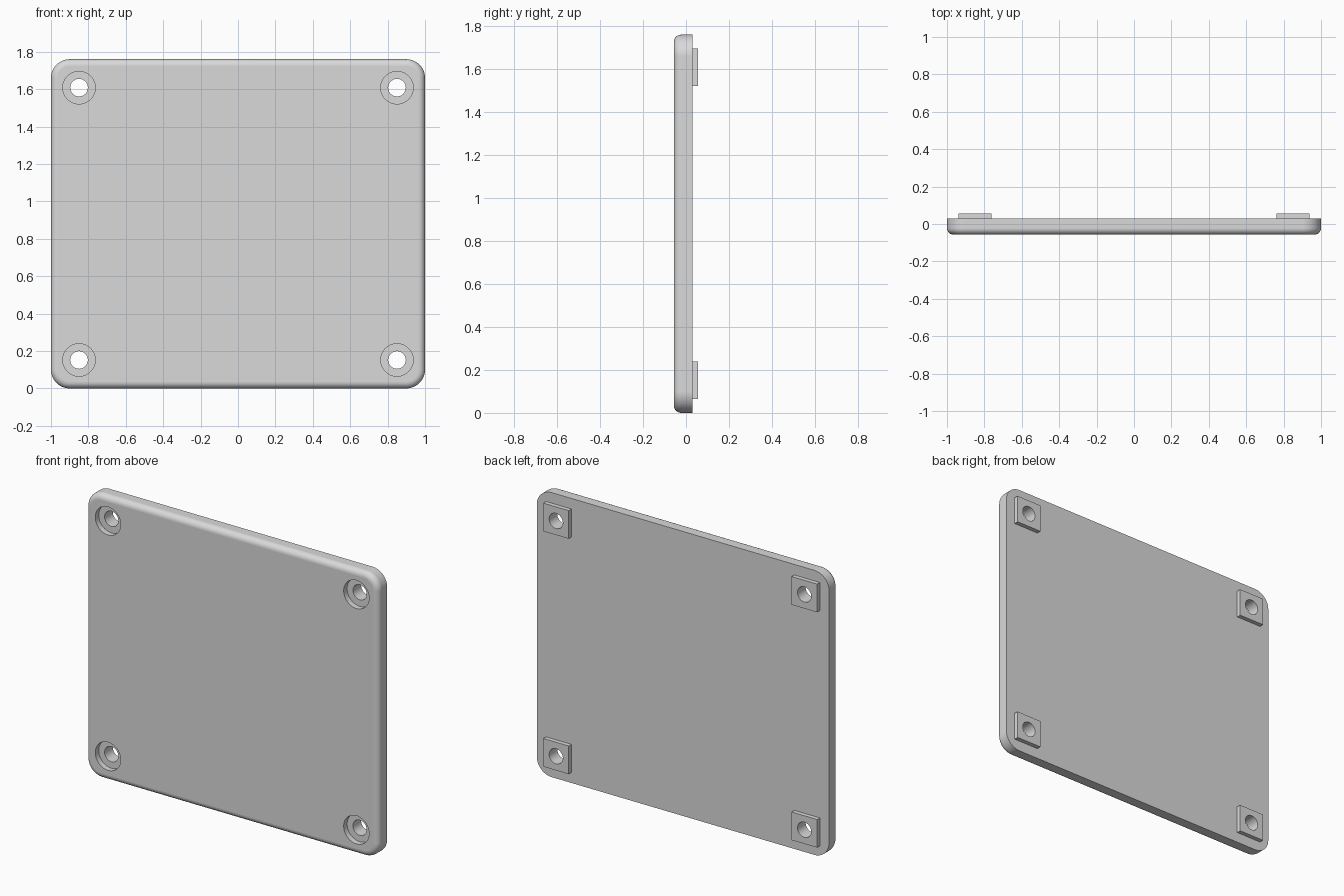
import bpy
import bmesh
from math import cos, sin, pi, radians

cube = bpy.data.objects.get("Cube")
if cube:
    bpy.data.objects.remove(cube, do_unlink=True)

# Main dimensions
HALF_W, HEIGHT = 1.0, 1.76
FRONT, BACK, PAD_BACK = -0.057, 0.03, 0.057
CORNER, FILLET = 0.1, 0.035
HOLE_X, HOLE_Z = 0.85, 0.728
HOLE_R, BORE_R, BORE_DEPTH = 0.047, 0.087, 0.034
PAD = 0.174

grey = bpy.data.materials.new("light grey")
grey.use_nodes = True
colour = (0.7, 0.7, 0.7, 1)
grey.diffuse_color = colour
grey.node_tree.nodes["Principled BSDF"].inputs["Base Color"].default_value = colour


def finish(name, bm):
    bmesh.ops.recalc_face_normals(bm, faces=bm.faces)
    mesh = bpy.data.meshes.new(name)
    bm.to_mesh(mesh)
    bm.free()
    mesh.materials.append(grey)
    obj = bpy.data.objects.new(name, mesh)
    bpy.context.collection.objects.link(obj)
    return obj


def activate(obj):
    bpy.ops.object.select_all(action='DESELECT')
    obj.select_set(True)
    bpy.context.view_layer.objects.active = obj


def outline(inset, y, steps=12):
    """Rounded rectangle in the xz plane."""
    r = CORNER - inset
    points = []
    for i, (sx, sz) in enumerate(((1, 1), (-1, 1), (-1, -1), (1, -1))):
        cx, cz = sx * (HALF_W - CORNER), HEIGHT / 2 + sz * (HEIGHT / 2 - CORNER)
        for k in range(steps + 1):
            a = (i + k / steps) * pi / 2
            points.append((cx + r * cos(a), y, cz + r * sin(a)))
    return points


def box(name, x, z, size, y0, y1):
    bm = bmesh.new()
    bmesh.ops.create_cube(bm, size=1)
    for v in bm.verts:
        v.co = (x + v.co.x * size, y0 if v.co.y < 0 else y1, z + v.co.z * size)
    return finish(name, bm)


def cylinder(name, x, z, radius, y0, y1, sides=48):
    bm = bmesh.new()
    ring = [bm.verts.new((x + radius * cos(2 * pi * i / sides), y0,
                          z + radius * sin(2 * pi * i / sides))) for i in range(sides)]
    face = bm.faces.new(ring)
    new = bmesh.ops.extrude_face_region(bm, geom=[face])["geom"]
    for v in new:
        if isinstance(v, bmesh.types.BMVert):
            v.co.y = y1
    obj = finish(name, bm)
    obj.hide_render = True
    return obj


def cut(obj, cutter):
    activate(obj)
    mod = obj.modifiers.new("cut", 'BOOLEAN')
    mod.operation = 'DIFFERENCE'
    mod.solver = 'EXACT'
    mod.object = cutter
    bpy.ops.object.modifier_apply(modifier=mod.name)


def shade(obj):
    activate(obj)
    bpy.ops.object.shade_smooth_by_angle(angle=radians(30))
    for p in obj.data.polygons:
        if abs(p.normal.y) > 0.999:
            p.use_smooth = False
    mod = obj.modifiers.new("even normals", 'WEIGHTED_NORMAL')
    mod.keep_sharp = True


# Cover plate: flat back, straight rim, filleted front edge
bm = bmesh.new()
levels = [(0, BACK)]
for k in range(9):
    a = k / 8 * pi / 2
    levels.append((FILLET * (1 - cos(a)), FRONT + FILLET * (1 - sin(a))))
rings = [[bm.verts.new(p) for p in outline(*level)] for level in levels]
for lower, upper in zip(rings, rings[1:]):
    for i in range(len(lower)):
        j = (i + 1) % len(lower)
        bm.faces.new((lower[i], lower[j], upper[j], upper[i]))
bm.faces.new(rings[0])
bm.faces.new(rings[-1])
plate = finish("cover_plate", bm)

# Corner pads, screw holes and counterbores
for side, sx in (("left", 1), ("right", -1)):
    for level, sz in (("upper", 1), ("lower", -1)):
        x, z = sx * HOLE_X, HEIGHT / 2 + sz * HOLE_Z
        pad = box(f"{level}_{side}_pad", x, z, PAD, BACK, PAD_BACK)
        hole = cylinder("hole_cutter", x, z, HOLE_R, -0.2, 0.2)
        bore = cylinder("bore_cutter", x, z, BORE_R, -0.2, FRONT + BORE_DEPTH)
        cut(plate, bore)
        cut(plate, hole)
        cut(pad, hole)
        shade(pad)
        for cutter in (hole, bore):
            bpy.data.objects.remove(cutter, do_unlink=True)
shade(plate)
